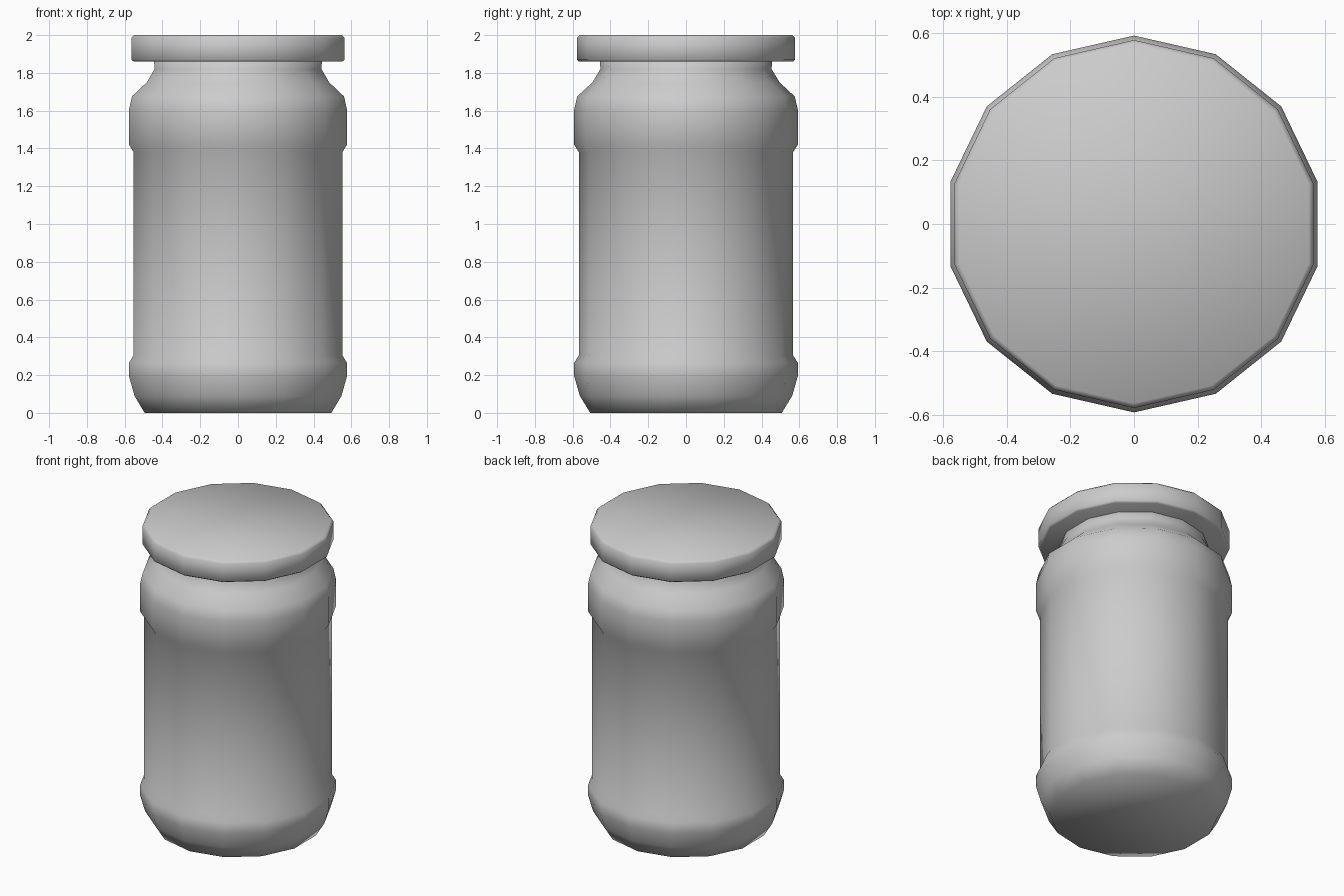
import bpy, bmesh
from math import pi, sin, cos

if "Cube" in bpy.data.objects:
    bpy.data.objects.remove(bpy.data.objects["Cube"])

SIDES = 14


def lathe(name, profile):
    """Revolve (radius, z) points into a closed 14-sided solid, a corner on +y."""
    bm = bmesh.new()
    rings = []
    for r, z in profile:
        rings.append([bm.verts.new((r * cos(pi / 2 + 2 * pi * i / SIDES),
                                    r * sin(pi / 2 + 2 * pi * i / SIDES), z))
                      for i in range(SIDES)])
    for a, b in zip(rings, rings[1:]):
        for i in range(SIDES):
            j = (i + 1) % SIDES
            bm.faces.new((a[i], a[j], b[j], b[i]))
    bm.faces.new(rings[0][::-1])
    bm.faces.new(rings[-1])
    for f in bm.faces:
        f.smooth = True
    bmesh.ops.recalc_face_normals(bm, faces=bm.faces)
    mesh = bpy.data.meshes.new(name)
    bm.to_mesh(mesh)
    bm.free()
    obj = bpy.data.objects.new(name, mesh)
    bpy.context.collection.objects.link(obj)
    return obj


# Jar body: foot, lower bulge, label panel, upper bulge, shoulder, neck
lathe("jar_body", [
    (0.507, 0.0), (0.562, 0.09), (0.592, 0.195), (0.592, 0.265),
    (0.567, 0.305), (0.567, 1.38), (0.592, 1.42), (0.592, 1.605),
    (0.576, 1.675), (0.495, 1.75), (0.453, 1.82), (0.457, 1.88),
])

# Screw lid with slightly softened rims
lathe("lid", [
    (0.565, 1.859), (0.578, 1.869), (0.578, 1.985), (0.563, 2.0),
])
